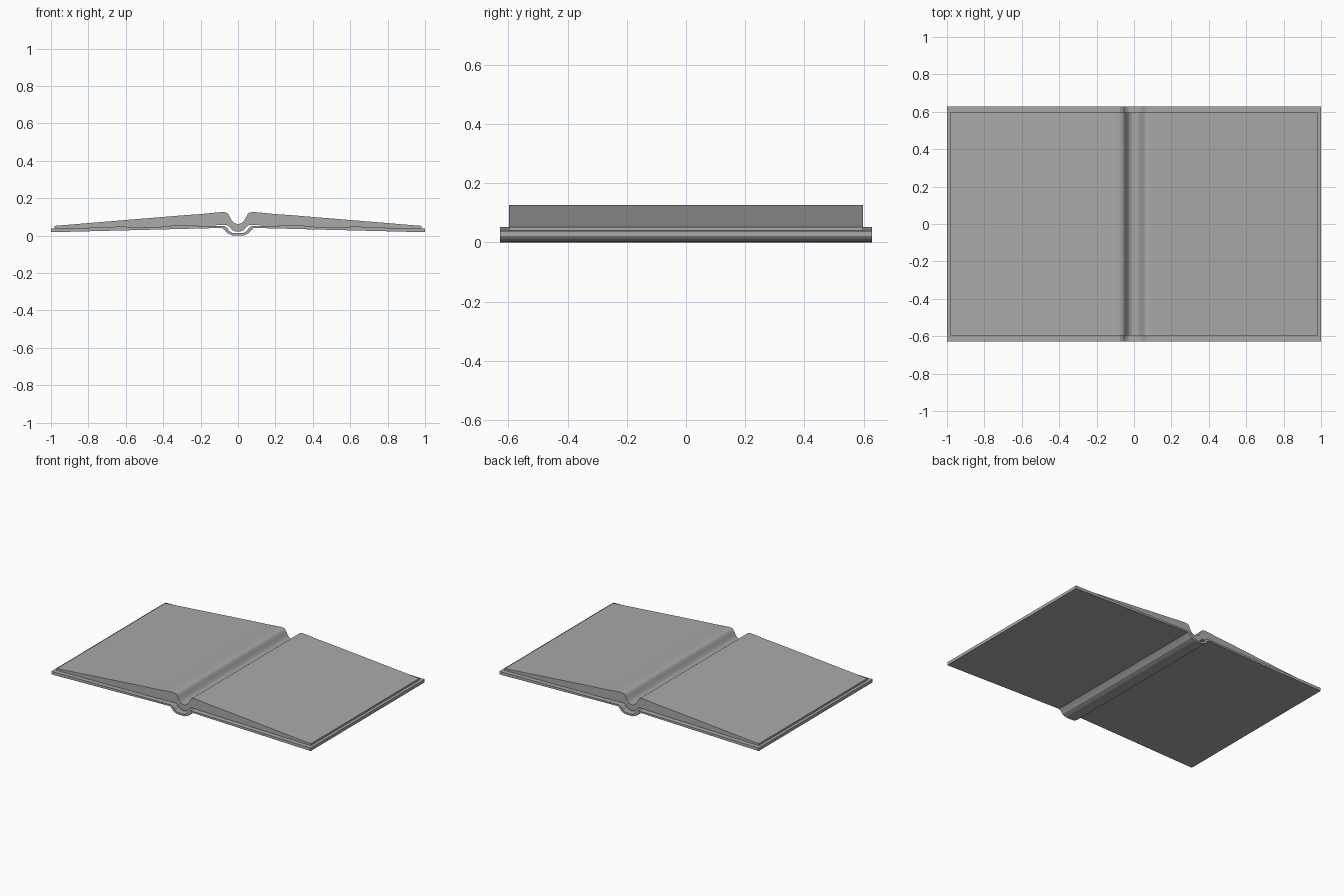
import bpy
import bmesh
import math

cube = bpy.data.objects.get("Cube")
if cube:
    bpy.data.objects.remove(cube, do_unlink=True)

grey = bpy.data.materials.new("plain grey")
grey.use_nodes = True
grey.diffuse_color = (0.4, 0.4, 0.4, 1)
grey.node_tree.nodes["Principled BSDF"].inputs["Base Color"].default_value = (0.4, 0.4, 0.4, 1)


def folded_slab(name, lower, upper, half_depth, angle):
    """Sweep a half profile (centre to fore edge) along y, mirrored about x = 0."""
    bm = bmesh.new()
    rings = []
    for y in (-half_depth, half_depth):
        rings.append([[bm.verts.new((x, y, z)) for x, z in side] for side in (lower, upper)])
    (f_lo, f_up), (b_lo, b_up) = rings
    for i in range(len(lower) - 1):
        # front and back caps, then the lower and upper skins
        for a, b in ((f_lo, f_up), (b_lo, b_up), (f_lo, b_lo), (f_up, b_up)):
            bm.faces.new((a[i], a[i + 1], b[i + 1], b[i]))
    bm.faces.new((f_lo[-1], b_lo[-1], b_up[-1], f_up[-1]))
    # mirror to the other half and weld along the centre
    copy = bmesh.ops.duplicate(bm, geom=bm.verts[:] + bm.edges[:] + bm.faces[:])
    for v in copy["geom"]:
        if isinstance(v, bmesh.types.BMVert):
            v.co.x = -v.co.x
    bmesh.ops.remove_doubles(bm, verts=bm.verts[:], dist=0.0001)
    bmesh.ops.recalc_face_normals(bm, faces=bm.faces[:])
    mesh = bpy.data.meshes.new(name)
    bm.to_mesh(mesh)
    bm.free()
    mesh.materials.append(grey)
    obj = bpy.data.objects.new(name, mesh)
    bpy.context.collection.objects.link(obj)
    bpy.ops.object.select_all(action="DESELECT")
    obj.select_set(True)
    bpy.context.view_layer.objects.active = obj
    bpy.ops.object.shade_smooth_by_angle(angle=math.radians(angle))
    return obj


# Hard cover: rounded spine, hinge and sloping board
folded_slab(
    "cover",
    [(0, 0), (0.03, 0.001), (0.057, 0.012), (0.072, 0.03), (0.086, 0.041), (1, 0.018)],
    [(0, 0.013), (0.03, 0.014), (0.045, 0.024), (0.058, 0.042), (0.075, 0.052), (1, 0.039)],
    0.628, 20)

# Page block: gutter, rounded crest and long slope to the fore edge
folded_slab(
    "pages",
    [(0, 0.021), (0.012, 0.022), (0.025, 0.026), (0.034, 0.033), (0.043, 0.044),
     (0.052, 0.052), (0.064, 0.057), (0.085, 0.057), (0.12, 0.055), (0.2, 0.053),
     (0.3, 0.051), (0.98, 0.039)],
    [(0, 0.062), (0.012, 0.064), (0.025, 0.071), (0.035, 0.083), (0.045, 0.102),
     (0.053, 0.116), (0.063, 0.124), (0.085, 0.126), (0.13, 0.122), (0.2, 0.115),
     (0.3, 0.108), (0.98, 0.052)],
    0.597, 40)
